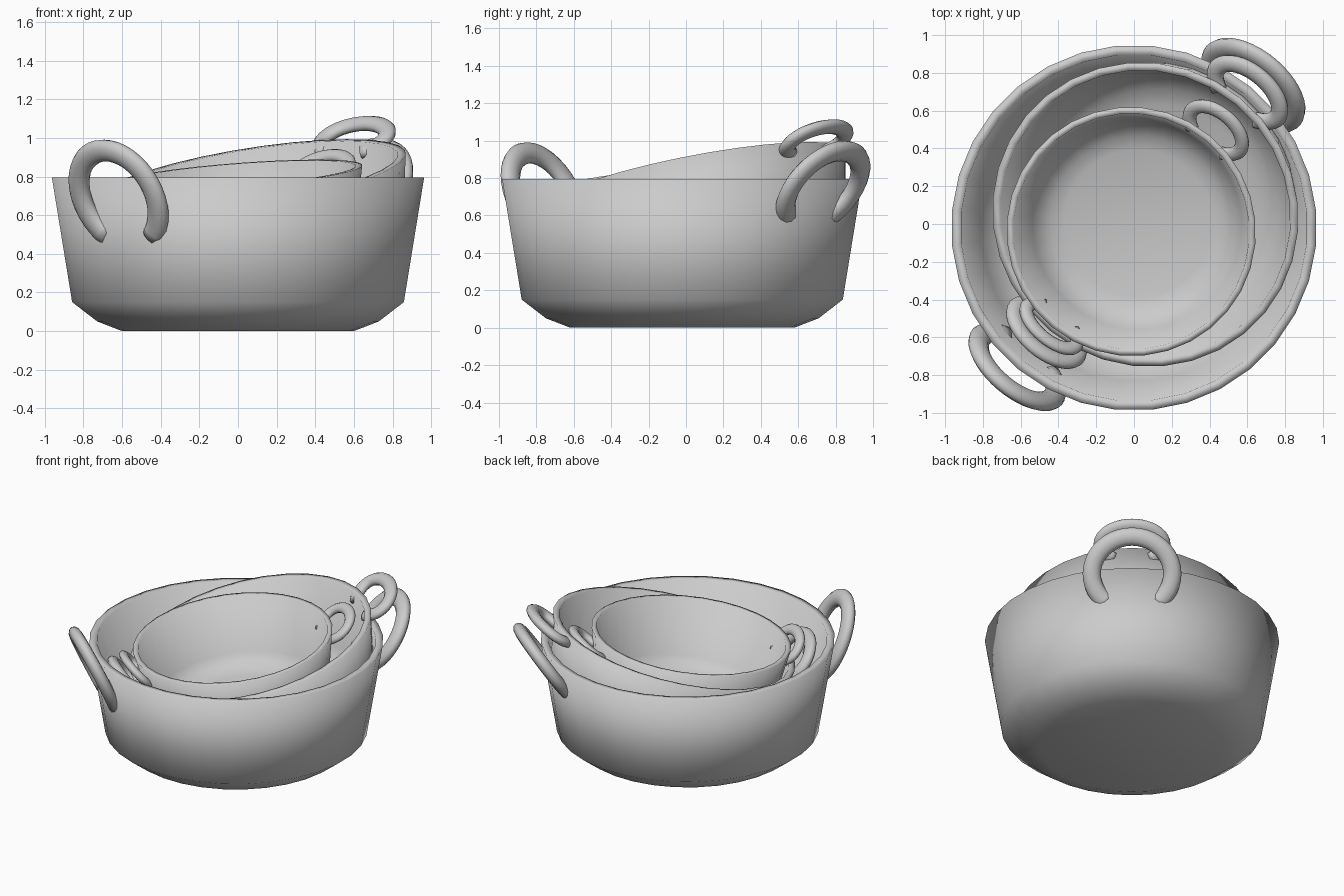
import bpy, bmesh
from math import sin, cos, pi, radians, sqrt
from mathutils import Vector, Matrix

if "Cube" in bpy.data.objects:
    bpy.data.objects.remove(bpy.data.objects["Cube"])

AZ = radians(50)                                  # direction of the handle axis
RADIAL = Vector((cos(AZ), sin(AZ), 0))
TANGENT = Vector((-sin(AZ), cos(AZ), 0))
UP = Vector((0, 0, 1))
ORIGIN = Vector((0, -0.02, 0))
SEGMENTS = 32


def finish(bm, name, matrix=None):
    bmesh.ops.recalc_face_normals(bm, faces=bm.faces)
    mesh = bpy.data.meshes.new(name)
    bm.to_mesh(mesh)
    bm.free()
    for p in mesh.polygons:
        p.use_smooth = True
    ob = bpy.data.objects.new(name, mesh)
    bpy.context.collection.objects.link(ob)
    if matrix:
        ob.matrix_world = matrix
    return ob


def pot(name, radius, depth, center, tilt):
    """Lathed pot; its origin is the rim centre, tilted up toward RADIAL."""
    k = radius / 0.965
    w = 0.05 * k
    profile = [(0.60 * k, -depth), (0.73 * k, 0.05 * k - depth),
               (0.86 * k, 0.15 * k - depth), (radius, 0),
               (radius - w, 0), (0.86 * k - w, 0.17 * k - depth),
               (0.73 * k - w, 0.08 * k - depth), (0.57 * k, 0.045 * k - depth)]
    bm = bmesh.new()
    rings = []
    for r, z in profile:
        angles = [2 * pi * (i + 0.5) / SEGMENTS for i in range(SEGMENTS)]
        rings.append([bm.verts.new((r * cos(a), r * sin(a), z)) for a in angles])
    for lo, hi in zip(rings, rings[1:]):
        for i in range(SEGMENTS):
            j = (i + 1) % SEGMENTS
            bm.faces.new((lo[i], lo[j], hi[j], hi[i]))
    bm.faces.new(rings[0])
    bm.faces.new(rings[-1])
    axis = RADIAL.cross(UP)
    m = Matrix.Translation(center) @ Matrix.Rotation(radians(tilt), 4, axis)
    finish(bm, name, m)


def handle(name, side, tip, top, half_width, size):
    """Horseshoe loop from the tips (r, z) up to the top (r, z)."""
    out = RADIAL * side
    start = ORIGIN + out * tip[0] + UP * tip[1]
    rise = out * (top[0] - tip[0]) + UP * (top[1] - tip[1])
    normal = TANGENT.cross(rise).normalized()
    up = rise.normalized()
    end = radians(143)
    length = rise.length / (1 - cos(end))
    steps, sides = 32, 12
    bm = bmesh.new()
    rings = []
    for i in range(steps + 1):
        a = -end + 2 * end * i / steps
        p = start + TANGENT * half_width * sin(a) + up * length * (cos(a) - cos(end))
        along = (TANGENT * half_width * cos(a) - up * length * sin(a)).normalized()
        across = along.cross(normal)
        rings.append([bm.verts.new(p + across * 0.06 * size * cos(b) + normal * 0.042 * size * sin(b))
                      for b in (2 * pi * j / sides for j in range(sides))])
    for lo, hi in zip(rings, rings[1:]):
        for i in range(sides):
            j = (i + 1) % sides
            bm.faces.new((lo[i], lo[j], hi[j], hi[i]))
    bm.faces.new(rings[0])
    bm.faces.new(rings[-1])
    finish(bm, name)


# Three nested pots, the inner two leaning on the one outside
pot("outer_pot", 0.968, 0.795, (0, -0.02, 0.795), 0)
pot("middle_pot", 0.82, 0.60, (0.06, 0.05, 0.795), 14)
pot("inner_pot", 0.662, 0.50, (-0.015, -0.04, 0.807), 7)

# Pairs of loop handles
handle("outer_handle_back", 1, (0.87, 0.58), (1.12, 0.945), 0.265, 1.0)
handle("outer_handle_front", -1, (0.87, 0.49), (1.075, 0.935), 0.25, 1.0)
handle("middle_handle_back", 1, (0.85, 0.93), (1.04, 1.075), 0.205, 0.8)
handle("middle_handle_front", -1, (0.64, 0.48), (0.82, 0.70), 0.205, 0.8)
handle("inner_handle_back", 1, (0.60, 0.77), (0.765, 0.91), 0.165, 0.65)
handle("inner_handle_front", -1, (0.62, 0.60), (0.75, 0.74), 0.165, 0.65)
